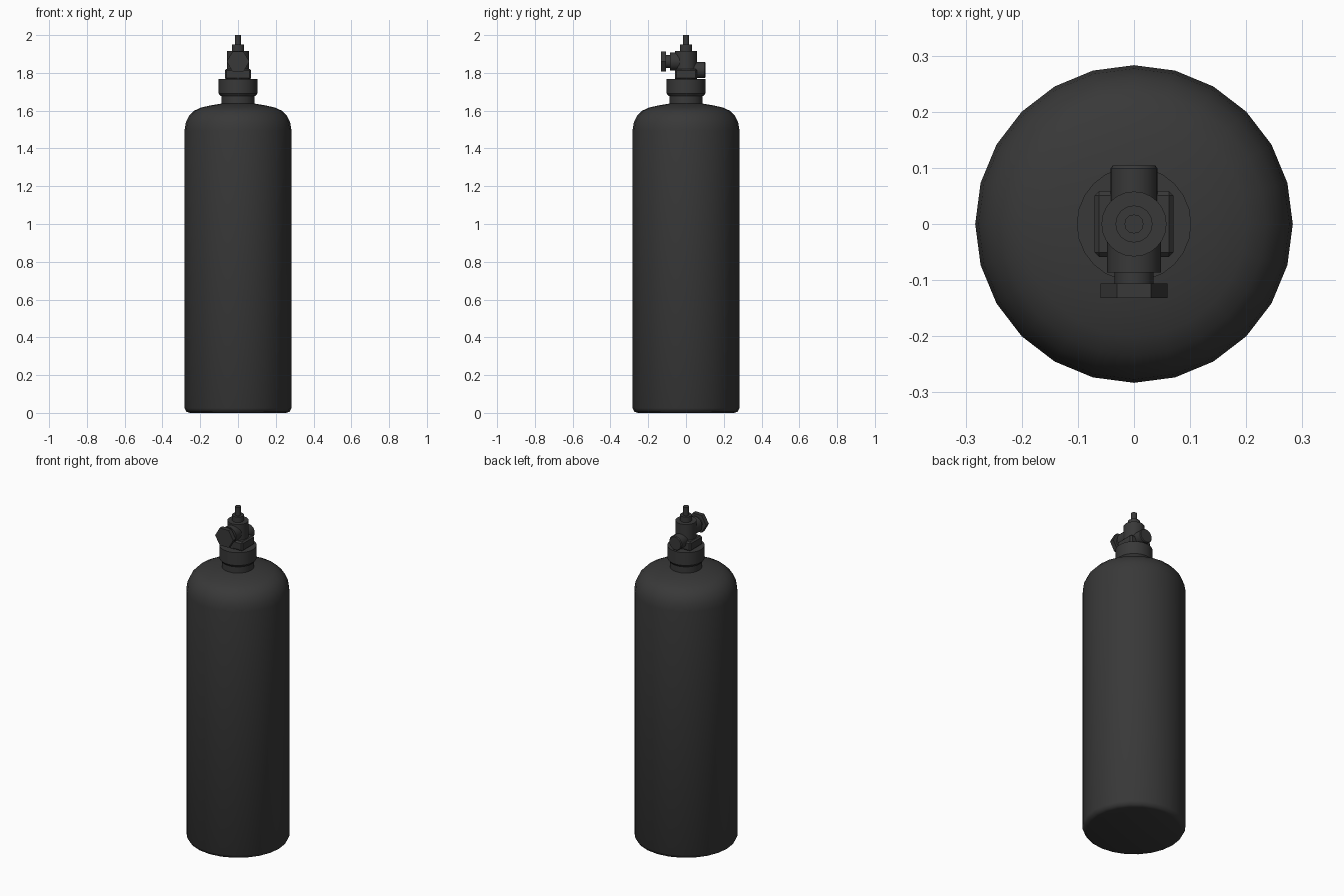
import bpy, bmesh, math
from mathutils import Matrix

cube = bpy.data.objects.get("Cube")
if cube:
    bpy.data.objects.remove(cube, do_unlink=True)

mat = bpy.data.materials.new("dark_grey_metal")
mat.use_nodes = True
color = (0.04, 0.04, 0.04, 1)
mat.diffuse_color = color
mat.node_tree.nodes["Principled BSDF"].inputs["Base Color"].default_value = color


def finish(name, bm, angle):
    bmesh.ops.recalc_face_normals(bm, faces=bm.faces)
    mesh = bpy.data.meshes.new(name)
    bm.to_mesh(mesh)
    bm.free()
    mesh.materials.append(mat)
    obj = bpy.data.objects.new(name, mesh)
    bpy.context.collection.objects.link(obj)
    bpy.ops.object.select_all(action="DESELECT")
    obj.select_set(True)
    bpy.context.view_layer.objects.active = obj
    bpy.ops.object.shade_smooth_by_angle(angle=math.radians(angle))
    return obj


def lathe(name, profile, sides=24, matrix=Matrix(), angle=35):
    """Turn (radius, height) points into a closed solid around its axis."""
    bm = bmesh.new()
    rings = []
    for r, z in profile:
        rings.append([bm.verts.new((r * math.cos(k * math.tau / sides),
                                    r * math.sin(k * math.tau / sides), z))
                      for k in range(sides)])
    for low, high in zip(rings, rings[1:]):
        for k in range(sides):
            n = (k + 1) % sides
            bm.faces.new((low[k], low[n], high[n], high[k]))
    bm.faces.new(rings[0][::-1])
    bm.faces.new(rings[-1])
    bm.transform(matrix)
    return finish(name, bm, angle)


def along_y(z):
    """Lay a lathed part down so its axis points to the front."""
    return Matrix.Translation((0, 0, z)) @ Matrix.Rotation(math.pi / 2, 4, "X")


# Cylinder body with rounded shoulder
lathe("tank_body", [(0.255, 0), (0.273, 0.006), (0.283, 0.025), (0.283, 1.495),
                    (0.277, 1.535), (0.261, 1.57), (0.235, 1.598),
                    (0.2, 1.615), (0.15, 1.627), (0.085, 1.638)], angle=50)

# Neck and collar
lathe("neck", [(0.088, 1.62), (0.088, 1.69)])
lathe("collar", [(0.092, 1.677), (0.102, 1.69), (0.102, 1.767)])

# Valve base block
bm = bmesh.new()
bmesh.ops.create_cube(bm, size=1, matrix=Matrix.Translation((0, 0, 1.793))
                      @ Matrix.Diagonal((0.14, 0.118, 0.056, 1)))
bmesh.ops.bevel(bm, geom=bm.edges[:], offset=0.008, segments=1, affect="EDGES")
finish("valve_base", bm, 30)

# Upright valve body with stepped stem
lathe("valve_body", [(0.058, 1.76), (0.058, 1.917)])
lathe("stem_collar", [(0.033, 1.91), (0.033, 1.95)], 16)
lathe("valve_stem", [(0.017, 1.94), (0.017, 2.0)], 12)

# Front outlet with hexagonal knob
lathe("outlet", [(0.048, 0), (0.048, 0.086)], matrix=along_y(1.86))
lathe("outlet_neck", [(0.035, 0.08), (0.035, 0.11)], 16, along_y(1.86))
lathe("hex_knob", [(0.06, 0.106), (0.06, 0.132)], 6, along_y(1.86))

# Rear plug
lathe("rear_plug", [(0.038, -0.104), (0.042, -0.099), (0.042, 0)],
      matrix=along_y(1.815))
